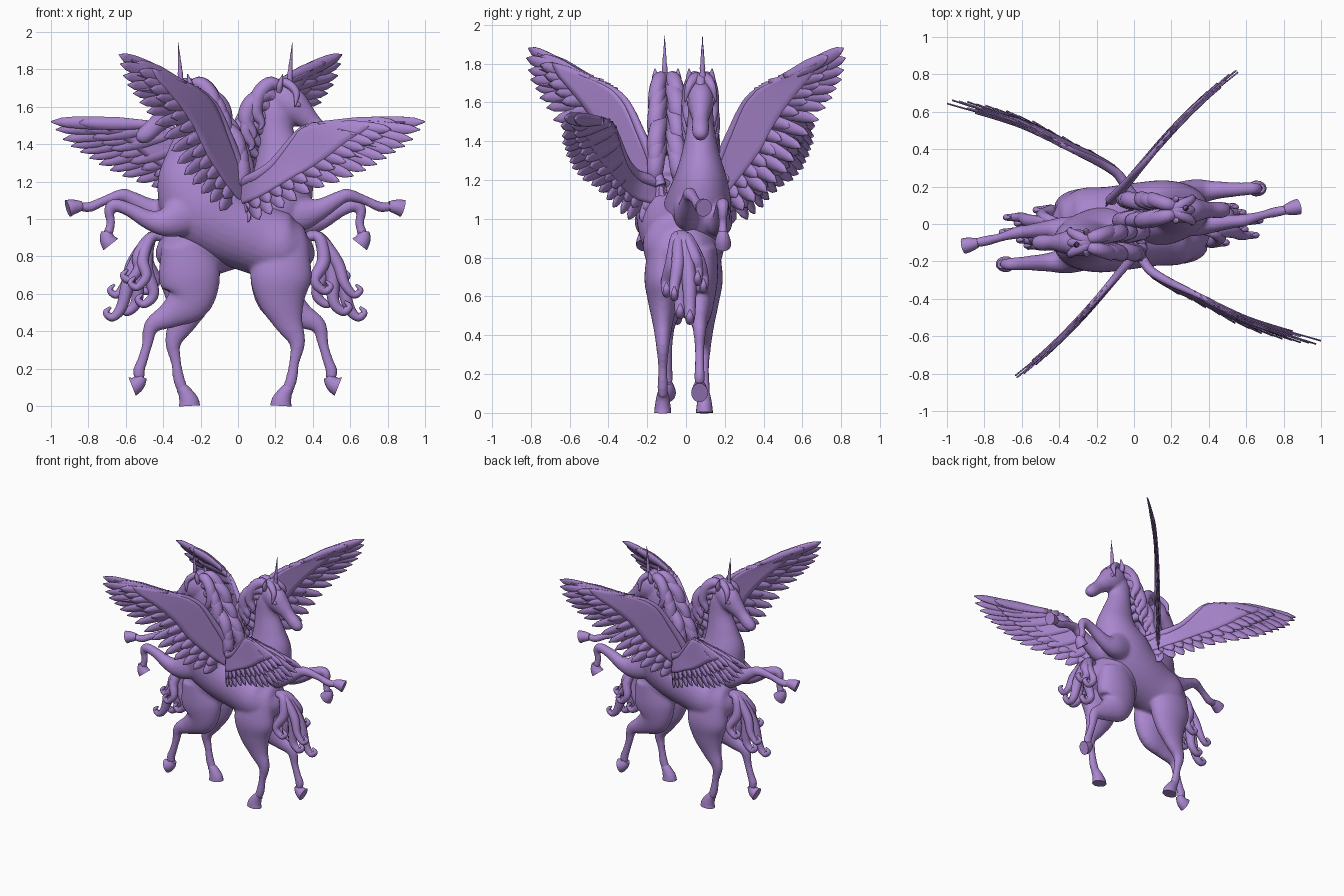
import bpy, bmesh, math, random
from mathutils import Vector

random.seed(4)
if "Cube" in bpy.data.objects:
    bpy.data.objects.remove(bpy.data.objects["Cube"])

mat = bpy.data.materials.new("soft_purple")
mat.use_nodes = True
colour = (0.40, 0.24, 0.62, 1)
mat.diffuse_color = colour
mat.node_tree.nodes["Principled BSDF"].inputs["Base Color"].default_value = colour


def finish(name, bm, twin=(-0.03, -0.025), thickness=0, blend=False):
    """Make a smooth object and its half-turned copy for the second animal."""
    bmesh.ops.recalc_face_normals(bm, faces=bm.faces)
    mesh = bpy.data.meshes.new(name)
    bm.to_mesh(mesh)
    bm.free()
    mesh.materials.append(mat)
    obj = bpy.data.objects.new(name, mesh)
    bpy.context.collection.objects.link(obj)
    bpy.ops.object.select_all(action='DESELECT')
    obj.select_set(True)
    bpy.context.view_layer.objects.active = obj
    bpy.ops.object.shade_smooth_by_angle(angle=math.radians(45))
    if thickness:
        mod = obj.modifiers.new("thickness", 'SOLIDIFY')
        mod.thickness, mod.offset = thickness, 0
    if blend:
        mod = obj.modifiers.new("merge", 'REMESH')
        mod.mode, mod.voxel_size, mod.use_smooth_shade = 'VOXEL', .01, True
        mod = obj.modifiers.new("soften", 'SMOOTH')
        mod.factor, mod.iterations = .5, 10
    other = obj.copy()
    other.name = "second_" + name
    other.rotation_euler.z = math.pi
    other.location = (twin[0], twin[1], 0)
    bpy.context.collection.objects.link(other)


def spline(pts, steps):
    """Smooth curve through tuples of any length."""
    out = []
    for i in range(len(pts) - 1):
        quad = [pts[max(i - 1, 0)], pts[i], pts[i + 1], pts[min(i + 2, len(pts) - 1)]]
        for k in range(steps):
            t = k / steps
            out.append([b + t / 2 * (c - a + t * (2*a - 5*b + 4*c - d + t * (3*(b - c) + d - a)))
                        for a, b, c, d in zip(*quad)])
    return out + [list(pts[-1])]


def loft(bm, pts, steps=5, sides=20):
    """Tube of ellipses; each point is x, y, z, half width, half depth."""
    rows = spline(pts, steps)
    rings = []
    for i, row in enumerate(rows):
        a, b = rows[max(i - 1, 0)], rows[min(i + 1, len(rows) - 1)]
        t = (Vector(b[:3]) - Vector(a[:3])).normalized()
        s = Vector((0, 1, 0))
        s = (s - t * s.dot(t)).normalized()
        n = t.cross(s)
        rw, rn = max(row[3], 0.001), max(row[4], 0.001)
        ring = []
        for j in range(sides):
            u = math.tau * j / sides
            ring.append(bm.verts.new(Vector(row[:3]) + s * rw * math.cos(u) + n * rn * math.sin(u)))
        rings.append(ring)
    for r, q in zip(rings, rings[1:]):
        for j in range(sides):
            k = (j + 1) % sides
            bm.faces.new((r[j], r[k], q[k], q[j]))
    bm.faces.new(rings[0])
    bm.faces.new(rings[-1])


def part(name, *tubes, steps=5, sides=20, blend=False):
    bm = bmesh.new()
    for tube in tubes:
        loft(bm, tube, steps, sides)
    finish(name, bm, blend=blend)


# Rearing torso and neck
torso = [(.40, -.03, .86, .03, .03), (.36, -.03, .85, .12, .11), (.25, -.03, .85, .185, .18),
         (.1, -.04, .9, .185, .195), (-.08, -.07, .98, .18, .205), (-.2, -.09, 1.08, .17, .22),
         (-.26, -.1, 1.2, .14, .175), (-.255, -.1, 1.33, .1, .13), (-.235, -.1, 1.47, .072, .092),
         (-.235, -.1, 1.6, .06, .08), (-.24, -.1, 1.68, .03, .05)]

# Head with cheeks and muzzle
head = [(-.2, -.1, 1.68, .02, .03), (-.245, -.1, 1.66, .06, .075), (-.315, -.1, 1.61, .072, .092),
        (-.375, -.1, 1.56, .058, .07), (-.43, -.1, 1.51, .043, .05), (-.485, -.1, 1.46, .045, .048),
        (-.52, -.1, 1.43, .036, .038), (-.535, -.1, 1.415, .014, .016)]

# Legs
thigh = [(.25, 0, .87, .08, .13), (.23, -.01, .7, .095, .165), (.235, -.01, .57, .075, .13)]
planted = [(x, y - .11, z, a, b) for x, y, z, a, b in thigh] + [
    (.27, -.12, .45, .05, .08), (.317, -.12, .34, .034, .044), (.30, -.12, .23, .024, .028),
    (.285, -.12, .14, .028, .032), (.262, -.12, .08, .027, .03)]
lifted = [(x, y + .08, z, a, b) for x, y, z, a, b in thigh] + [
    (.33, .07, .49, .05, .075), (.43, .07, .43, .035, .044), (.455, .07, .33, .025, .029),
    (.482, .07, .24, .025, .029), (.5, .07, .19, .028, .032), (.497, .07, .145, .026, .028)]
stretched = [(-.24, -.04, 1.06, .07, .13), (-.36, -.03, 1.03, .07, .1), (-.46, -.03, 1.05, .05, .06),
             (-.57, -.04, 1.11, .036, .04), (-.62, -.045, 1.127, .034, .035), (-.71, -.07, 1.1, .024, .026),
             (-.79, -.09, 1.065, .028, .028), (-.85, -.1, 1.068, .024, .024)]
folded = [(-.24, -.17, 1.06, .07, .13), (-.36, -.195, .99, .07, .09), (-.46, -.205, .99, .05, .056),
          (-.58, -.21, 1.05, .038, .038), (-.66, -.215, 1.075, .034, .034), (-.69, -.215, 1.045, .028, .028),
          (-.68, -.215, .98, .023, .024), (-.695, -.215, .92, .028, .028)]
part("body_with_head_and_legs", torso, head, planted, lifted, stretched, folded, sides=28, blend=True)

# Flared hooves with flat soles
part("hooves",
     [(.275, -.12, .1, .028, .03), (.255, -.12, .075, .034, .037), (.234, -.12, .03, .041, .052),
      (.23, -.12, .001, .044, .057)],
     [(.482, .07, .158, .024, .026), (.495, .07, .135, .034, .036), (.515, .07, .114, .041, .045),
      (.536, .07, .104, .043, .053)],
     [(-.835, -.1, 1.07, .025, .025), (-.855, -.105, 1.068, .032, .033), (-.885, -.112, 1.064, .04, .041),
      (-.91, -.118, 1.057, .042, .047)],
     [(-.705, -.215, .935, .024, .026), (-.703, -.215, .912, .033, .036), (-.695, -.215, .885, .041, .043),
      (-.68, -.215, .864, .042, .05)], steps=3)

part("ears", *[[(-.25, -.1 + s * .045, 1.68, .018, .014), (-.255, -.1 + s * .055, 1.72, .022, .016),
                (-.27, -.1 + s * .06, 1.775, .002, .002)] for s in (-1, 1)])
part("eyes", *[[(-.335, -.1 + s * .058, 1.625, .004, .006), (-.35, -.1 + s * .06, 1.612, .014, .014),
                (-.365, -.1 + s * .057, 1.6, .004, .006)] for s in (-1, 1)])
horn = [(-.30, -.11, 1.66, .024, .024)]
for i in range(1, 13):
    r = .022 * (1 - i / 12.3) * (1.1 if i % 2 else .92)
    horn.append((-.30 - .02 * i / 12, -.11, 1.66 + .285 * i / 12, r, r))
part("horn", horn, steps=2, sides=12)

# Thick mane locks rolling off the crest on both sides, and a forelock
locks = []
for i in range(7):
    f = i / 6
    x, z = -.26 + .15 * f, 1.71 - .34 * f
    for side in (-1, 1):
        w = .034 + .008 * random.random()
        y, reach = -.1, .13 + .04 * random.random()
        locks.append([(x - .02, y + side * .01, z - .03, .02, .02),
                      (x + .05, y + side * .03, z + .015, w, w),
                      (x + reach * .85, y + side * .05, z - .04, w * 1.1, w * 1.1),
                      (x + reach, y + side * .06, z - .13, w, w),
                      (x + reach * .75, y + side * .065, z - .2, w * .5, w * .5),
                      (x + reach * .9, y + side * .07, z - .235, .003, .003)])
for s in (-1, 0, 1):
    locks.append([(-.22, -.1, 1.71, .024, .024), (-.28, -.1 + s * .025, 1.73, .03, .025),
                  (-.34, -.1 + s * .06, 1.68, .02, .02), (-.335, -.1 + s * .08, 1.6, .003, .003)])
part("mane", *locks, sides=12)

# Tail locks with curled ends
tail = []
for ex, ey, ez, w in [(.63, .02, .5, .03), (.61, -.06, .62, .027), (.5, .09, .66, .027), (.45, -.1, .64, .029),
                      (.54, .06, .7, .029), (.55, -.03, .53, .031), (.46, .01, .57, .029)]:
    sx = .41 + (ex - .41) * .45
    tail.append([(.34, -.02, .89, .02, .02), (.43, -.02 + ey * .3, .905, w, w),
                 (sx + .03, ey * .7, .89 - (.89 - ez) * .45, w * 1.25, w * 1.25),
                 (ex - .04, ey, ez + .035, w, w), (ex + .01, ey, ez - .025, w * .75, w * .75),
                 (ex + .045, ey, ez, w * .6, w * .6), (ex + .02, ey, ez + .03, .006, .006)])
part("tail", *tail, sides=12)


# Wings are drawn in x-z and bent along a plan curve giving y
def along(pts, f):
    f = min(max(f, 0), 1) * (len(pts) - 1)
    i = min(int(f), len(pts) - 2)
    return Vector(pts[i]).lerp(Vector(pts[i + 1]), f - i)


def skin(bm, rows):
    for r, q in zip(rows, rows[1:]):
        for j in range(len(r) - 1):
            bm.faces.new((r[j], r[j + 1], q[j + 1], q[j]))


def wing(name, arm, tips, plan, twin, splay):
    plan = sorted(spline(plan, 6))
    arm_line, tip_line = spline(arm, 6), spline(tips, 6)

    def place(p, shift):
        y = plan[-1][1]
        for a, b in zip(plan, plan[1:]):
            if p.x <= b[0]:
                y = a[1] + (b[1] - a[1]) * (p.x - a[0]) / (b[0] - a[0])
                break
        return Vector((p.x, y + shift, min(p.y, 1.885)))

    # long flight feathers with a shorter row on each side
    for row, share, count, half, off in [("flight", 1, 18, .036, 0), ("front_covert", .72, 16, .036, -.008),
                                         ("back_covert", .72, 16, .036, .008)]:
        bm = bmesh.new()
        for i in range(count):
            f = i / (count - 1)
            base, end = along(arm_line, f), along(tip_line, f)
            tip = base.lerp(end, share)
            d = (tip - base).normalized()
            side = Vector((-d.y, d.x))
            rows = []
            for k in range(11):
                t = k / 10
                w = half * (.55 + .45 * min(t * 2, 1)) * math.sqrt(max(1 - t ** 5, .004))
                shift = off + .004 * (i % 2) - splay * t * share * math.sin(math.pi * f) ** .5
                rows.append([bm.verts.new(place(base.lerp(tip, t) + side * w * u,
                                                shift + (0 if u else math.copysign(.003, off))))
                             for u in (-1, 0, 1)])
            skin(bm, rows)
        finish(name + "_" + row + "_feathers", bm, twin, .006)

    # smooth skin over the feather roots
    bm = bmesh.new()
    rows = []
    for i in range(25):
        f = i / 24
        a, b = along(arm_line, f), along(tip_line, f)
        rows.append([bm.verts.new(place(a.lerp(b, .5 * k / 6), -splay * .5 * k / 6 * math.sin(math.pi * f) ** .5))
                     for k in range(7)])
    skin(bm, rows)
    finish(name + "_skin", bm, twin, .03)

    # rounded leading edge
    bm = bmesh.new()
    edge = [along(arm_line, i / 10) for i in range(11)]
    edge += [edge[-1].lerp(Vector(tips[-1]), t) for t in (.4, .8)]
    loft(bm, [(*place(p, 0), .03 - .002 * i, .034 - .0024 * i) for i, p in enumerate(edge)], 3, 12)
    finish(name + "_arm", bm, twin)


wing("swept_wing",
     [(-.02, 1.17), (.08, 1.22), (.18, 1.29), (.27, 1.40), (.35, 1.485), (.46, 1.505)],
     [(0, .96), (.12, 1.0), (.26, 1.07), (.41, 1.155), (.58, 1.215), (.72, 1.28), (.83, 1.35), (.93, 1.42), (1, 1.52)],
     [(-.1, -.05), (0, -.12), (.07, -.23), (.17, -.3), (.35, -.385), (.62, -.515), (1, -.63)], (0, .02), .05)
wing("upright_wing",
     [(.04, 1.17), (.0, 1.3), (-.06, 1.46), (-.12, 1.6), (-.2, 1.68), (-.31, 1.73)],
     [(.03, .96), (-.1, 1.05), (-.205, 1.15), (-.3, 1.26), (-.37, 1.4), (-.47, 1.55), (-.55, 1.66), (-.61, 1.76), (-.635, 1.88)],
     [(.1, -.08), (.03, -.14), (-.1, -.285), (-.29, -.5), (-.47, -.68), (-.64, -.82)], (-.08, 0), .03)
